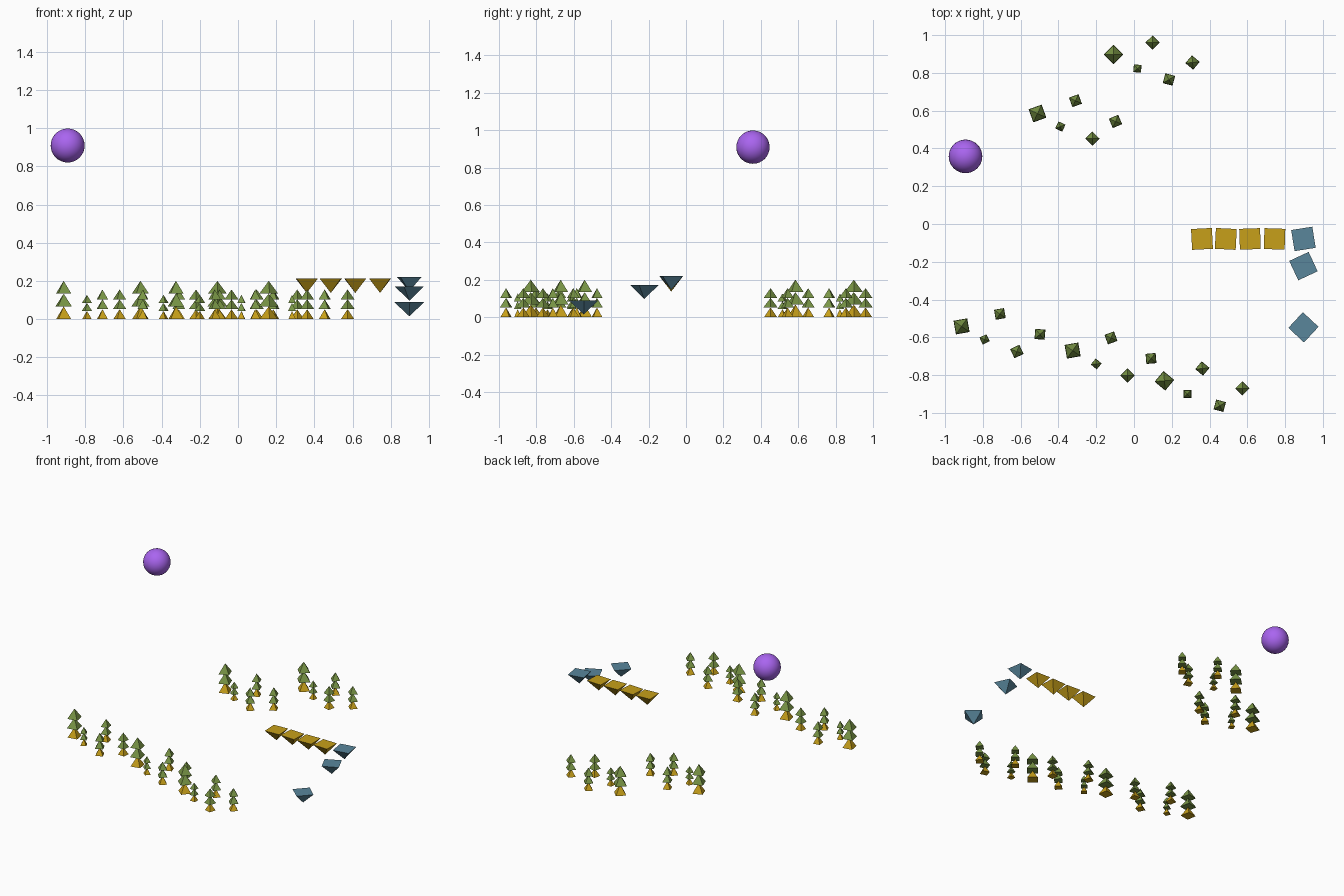
import bpy
from math import radians, pi

if "Cube" in bpy.data.objects:
    bpy.data.objects.remove(bpy.data.objects["Cube"])


def material(name, rgb):
    m = bpy.data.materials.new(name)
    m.diffuse_color = (*rgb, 1)
    m.use_nodes = True
    m.node_tree.nodes["Principled BSDF"].inputs["Base Color"].default_value = m.diffuse_color
    return m


GOLD = material("gold", (0.57, 0.35, 0.01))
GREEN = material("green", (0.19, 0.30, 0.06))
BLUE = material("blue", (0.10, 0.24, 0.33))
PURPLE = material("purple", (0.40, 0.13, 0.87))


def pyramid(name, x, y, z, r, h, rot, mat, flip=False):
    """Four-sided pyramid whose lowest point is at z; flip puts the apex down."""
    bpy.ops.mesh.primitive_cone_add(
        vertices=4, radius1=0 if flip else r, radius2=r if flip else 0, depth=h,
        location=(x, y, z + h / 2), rotation=(0, 0, radians(rot)))
    ob = bpy.context.object
    ob.name = name
    ob.data.materials.append(mat)


# Trees: x, y, size, rotation (0 = corners on the axes)
SIZES = {"L": (0.052, 0.200), "M": (0.038, 0.155), "S": (0.029, 0.127)}
TREES = [
    # back right cluster
    (-0.108, 0.897, "L", 0), (0.098, 0.960, "M", 0), (0.310, 0.855, "M", 5),
    (0.018, 0.823, "S", 40), (0.185, 0.765, "M", 30),
    # back left cluster
    (-0.511, 0.585, "L", 65), (-0.310, 0.653, "M", 65), (-0.390, 0.516, "S", 20),
    (-0.098, 0.543, "M", 68), (-0.220, 0.452, "M", 0),
    # front row
    (-0.913, -0.542, "L", 55), (-0.791, -0.611, "S", 70), (-0.710, -0.476, "M", 55),
    (-0.620, -0.675, "M", 70), (-0.498, -0.584, "M", 40), (-0.325, -0.670, "L", 55),
    (-0.200, -0.741, "S", 5), (-0.122, -0.603, "M", 65), (-0.034, -0.802, "M", 0),
    (0.090, -0.712, "M", 50), (0.161, -0.830, "L", 5), (0.283, -0.900, "S", 45),
    (0.362, -0.765, "M", 5), (0.454, -0.962, "M", 30), (0.574, -0.870, "M", 0),
]
for x, y, size, rot in TREES:
    r, height = SIZES[size]
    h = height / 3
    pyramid("tree_base", x, y, 0, r * 0.92, h, rot, GOLD)
    pyramid("tree_lower_tier", x, y, h, r, h, rot, GREEN)
    pyramid("tree_upper_tier", x, y, 2 * h, r * 0.95, h, rot, GREEN)

# Row of gold floating platforms
for x, rot in ((0.360, 48), (0.486, 42), (0.614, 47), (0.744, 43)):
    pyramid("gold_platform", x, -0.079, 0.137, 0.078, 0.075, rot, GOLD, True)

# Descending blue floating platforms
for y, z, rot in ((-0.079, 0.146, 54), (-0.223, 0.096, 70), (-0.547, 0.015, 2)):
    pyramid("blue_platform", 0.897, y, z, 0.080, 0.075, rot, BLUE, True)

# Purple orb
bpy.ops.mesh.primitive_uv_sphere_add(segments=32, ring_count=16, radius=0.089,
                                     location=(-0.892, 0.358, 0.909))
orb = bpy.context.object
orb.name = "orb"
orb.data.materials.append(PURPLE)
bpy.ops.object.shade_smooth()
